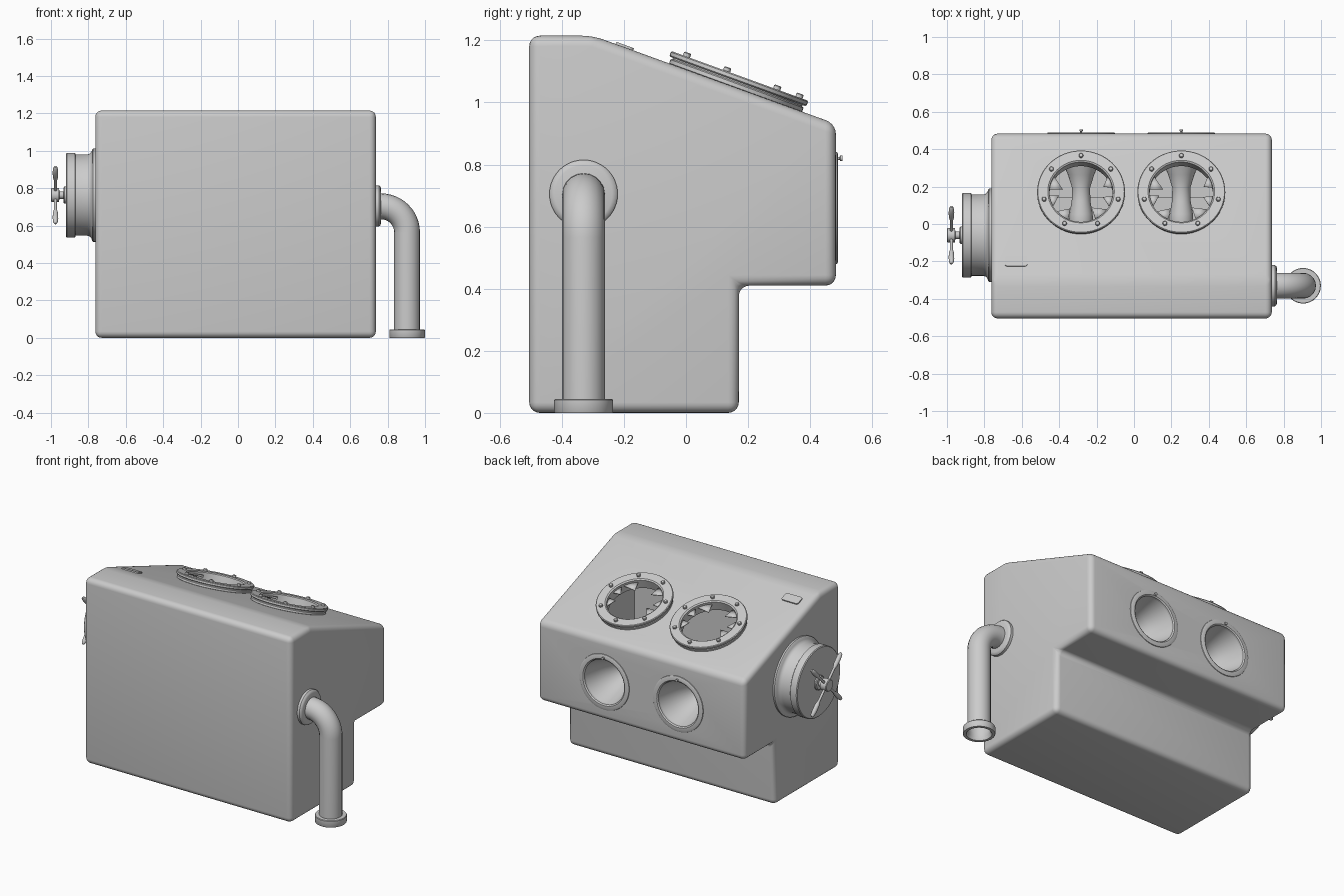
import bpy, bmesh, math
from mathutils import Matrix, Vector

if "Cube" in bpy.data.objects:
    bpy.data.objects.remove(bpy.data.objects["Cube"])

R, T = Matrix.Rotation, Matrix.Translation
TILT = math.radians(20)


def finish(name, bm, angle=35):
    me = bpy.data.meshes.new(name)
    bm.to_mesh(me)
    bm.free()
    ob = bpy.data.objects.new(name, me)
    bpy.context.collection.objects.link(ob)
    smooth(ob, angle)
    return ob


def smooth(ob, angle=35):
    bpy.ops.object.select_all(action='DESELECT')
    ob.select_set(True)
    bpy.context.view_layer.objects.active = ob
    bpy.ops.object.shade_smooth_by_angle(angle=math.radians(angle))


def lathe(name, prof, mat, n=48, closed=False):
    """Revolve (radius, height) points about local z, then place with mat."""
    bm = bmesh.new()
    rings = [[bm.verts.new((r * math.cos(2 * math.pi * i / n), r * math.sin(2 * math.pi * i / n), h))
              for i in range(n)] for r, h in prof]
    pairs = list(zip(rings, rings[1:]))
    if closed:
        pairs.append((rings[-1], rings[0]))
    for a, b in pairs:
        for i in range(n):
            j = (i + 1) % n
            bm.faces.new((a[i], a[j], b[j], b[i]))
    bmesh.ops.remove_doubles(bm, verts=bm.verts, dist=1e-5)
    bmesh.ops.recalc_face_normals(bm, faces=bm.faces)
    bm.transform(mat)
    return finish(name, bm)


def extrude_x(name, prof, x0, x1, bevel):
    """Extrude a (y, z) profile along x and round all edges."""
    bm = bmesh.new()
    f = bm.faces.new([bm.verts.new((x0, y, z)) for y, z in prof])
    ext = bmesh.ops.extrude_face_region(bm, geom=[f])['geom']
    bmesh.ops.translate(bm, verts=[v for v in ext if isinstance(v, bmesh.types.BMVert)], vec=(x1 - x0, 0, 0))
    bmesh.ops.recalc_face_normals(bm, faces=bm.faces)
    if bevel:
        bmesh.ops.bevel(bm, geom=bm.edges[:], offset=bevel, segments=5, profile=0.5, affect='EDGES')
    return finish(name, bm)


def cut(ob, cutter):
    m = ob.modifiers.new('cut', 'BOOLEAN')
    m.operation, m.solver, m.object = 'DIFFERENCE', 'EXACT', cutter
    bpy.context.view_layer.objects.active = ob
    bpy.ops.object.modifier_apply(modifier=m.name)
    bpy.data.objects.remove(cutter)


XS = (-0.283, 0.253)
window_mats = [T((x, 0.16, 1.049)) @ R(-TILT, 4, 'X') for x in XS]
port_mats = [T((x, 0.483, 0.66)) @ R(-math.pi / 2, 4, 'X') for x in XS]

# Hollow cabinet with openings for windows and glove ports
body = extrude_x('cabinet', [(-.505, 0), (.17, 0), (.17, .41), (.483, .41), (.483, .931),
                             (-.30, 1.215), (-.505, 1.215)], -0.763, 0.737, 0.034)
cut(body, extrude_x('inner_cutter', [(-.475, .03), (.14, .03), (.14, .44), (.453, .44), (.453, .91),
                                     (-.305, 1.185), (-.475, 1.185)], -0.733, 0.707, 0))
for wm, pm in zip(window_mats, port_mats):
    cut(body, lathe('window_cutter', [(0, -.1), (.175, -.1), (.175, .1), (0, .1)], wm))
    cut(body, lathe('port_cutter', [(0, -.1), (.15, -.1), (.15, .1), (0, .1)], pm))
smooth(body, 30)

for side, wm, pm in zip(('left', 'right'), window_mats, port_mats):
    # Window: gasket, clamp ring, bolts
    lathe(side + '_window_gasket', [(.17, -.03), (.222, -.005), (.228, 0), (.228, .012), (.222, .016),
                                    (.222, .024), (.17, .024)], wm, 64, True)
    lathe(side + '_window_ring', [(.17, .02), (.231, .02), (.235, .024), (.235, .035), (.231, .039),
                                  (.178, .039), (.17, .033)], wm, 64, True)
    for k in range(7):
        a = math.pi / 2 + k * 2 * math.pi / 7
        lathe(side + '_window_bolt', [(.012, .036), (.012, .049), (.009, .052), (0, .052)],
              wm @ T((.203 * math.cos(a), .203 * math.sin(a), 0)), 12)
    # Broken glass left around the rim
    bm = bmesh.new()
    for deg, half, tip, skew in ((160, 13, .10, 8), (196, 12, .12, -9), (232, 14, .105, 5),
                                 (312, 15, .10, -8), (343, 11, .12, 6), (22, 12, .125, -5)):
        pts = [(.173, deg - half), (.173, deg), (.173, deg + half), (tip, deg + skew)]
        bm.faces.new([bm.verts.new((r * math.cos(math.radians(d)), r * math.sin(math.radians(d)), .018))
                      for r, d in pts])
    bm.transform(wm)
    shards = finish(side + '_glass_shards', bm)
    shards.modifiers.new('thickness', 'SOLIDIFY').thickness = 0.005
    # Glove port ring, sleeve and locking pin
    lathe(side + '_port_ring', [(.182, -.003), (.18, .004), (.174, .007), (.152, .007), (.144, .001),
                                (.14, -.04), (.152, -.04), (.152, -.003)], pm, 64, True)
    lathe(side + '_glove', [(.143, -.01), (.125, -.08), (.10, -.15), (.07, -.22), (.048, -.29),
                            (.05, -.36), (.062, -.43), (.065, -.48), (.05, -.53), (.02, -.55), (0, -.552)], pm, 32)
    lathe(side + '_port_pin', [(.005, 0), (.005, .012), (.009, .014), (.009, .021), (0, .022)],
          pm @ T((0, -.16, 0)), 12)

# Small label plate on the slope
bm = bmesh.new()
bmesh.ops.create_cube(bm, size=1, matrix=Matrix.Diagonal((.12, .06, .012, 1)))
bmesh.ops.bevel(bm, geom=[e for e in bm.edges if abs((e.verts[0].co - e.verts[1].co).z) > .005],
                offset=.012, segments=3, profile=.5, affect='EDGES')
bm.transform(T((-.63, -.198, 1.1795)) @ R(-TILT, 4, 'X'))
finish('slope_plate', bm)

# Transfer hatch on the left side
hm = T((-.76, -.06, .763)) @ R(-math.pi / 2, 4, 'Y')
lathe('hatch_collar', [(.25, 0), (.25, .014), (.244, .02), (.232, .023), (.222, .032), (.217, .045),
                       (.217, .115), (0, .115)], hm, 64)
lathe('hatch_door', [(0, .108), (.221, .108), (.226, .112), (.226, .155), (.221, .16), (0, .16)], hm, 64)
lathe('hatch_hub', [(.046, .158), (.046, .168), (.04, .173), (.02, .173), (.02, .195), (.038, .197), (.038, .236),
                    (.034, .24), (0, .24)], hm, 32)
for k in range(4):
    lathe('hatch_spoke', [(.008, .02), (.008, .11), (.014, .135), (.015, .175), (.012, .205), (.006, .215),
                          (0, .216)], T((-.976, -.06, .763)) @ R(math.pi / 4 + k * math.pi / 2, 4, 'X'), 16)

# Drain pipe on the right side
lathe('pipe_flange', [(.11, 0), (.11, .018), (.104, .026), (.092, .03), (0, .03)],
      T((.735, -.33, .705)) @ R(math.pi / 2, 4, 'Y'))
bend, px, pz = .14, .904, .703
path = [(.74, pz)] + [(px - bend + bend * math.sin(a), pz - bend + bend * math.cos(a))
                      for a in [i * math.pi / 24 for i in range(13)]] + [(px, .012)]
cu = bpy.data.curves.new('pipe', 'CURVE')
cu.dimensions, cu.bevel_depth, cu.bevel_resolution = '3D', .069, 8
sp = cu.splines.new('POLY')
sp.points.add(len(path) - 1)
for p, (x, z) in zip(sp.points, path):
    p.co = (x, -.33, z, 1)
pipe = bpy.data.objects.new('pipe', cu)
bpy.context.collection.objects.link(pipe)
bpy.ops.object.select_all(action='DESELECT')
pipe.select_set(True)
bpy.context.view_layer.objects.active = pipe
bpy.ops.object.convert(target='MESH')
smooth(bpy.context.view_layer.objects.active, 40)
lathe('pipe_collar', [(.066, .02), (.075, .0), (.093, 0), (.095, .003), (.095, .041), (.092, .045),
                      (.066, .045)], T((px, -.33, 0)), 48, True)
